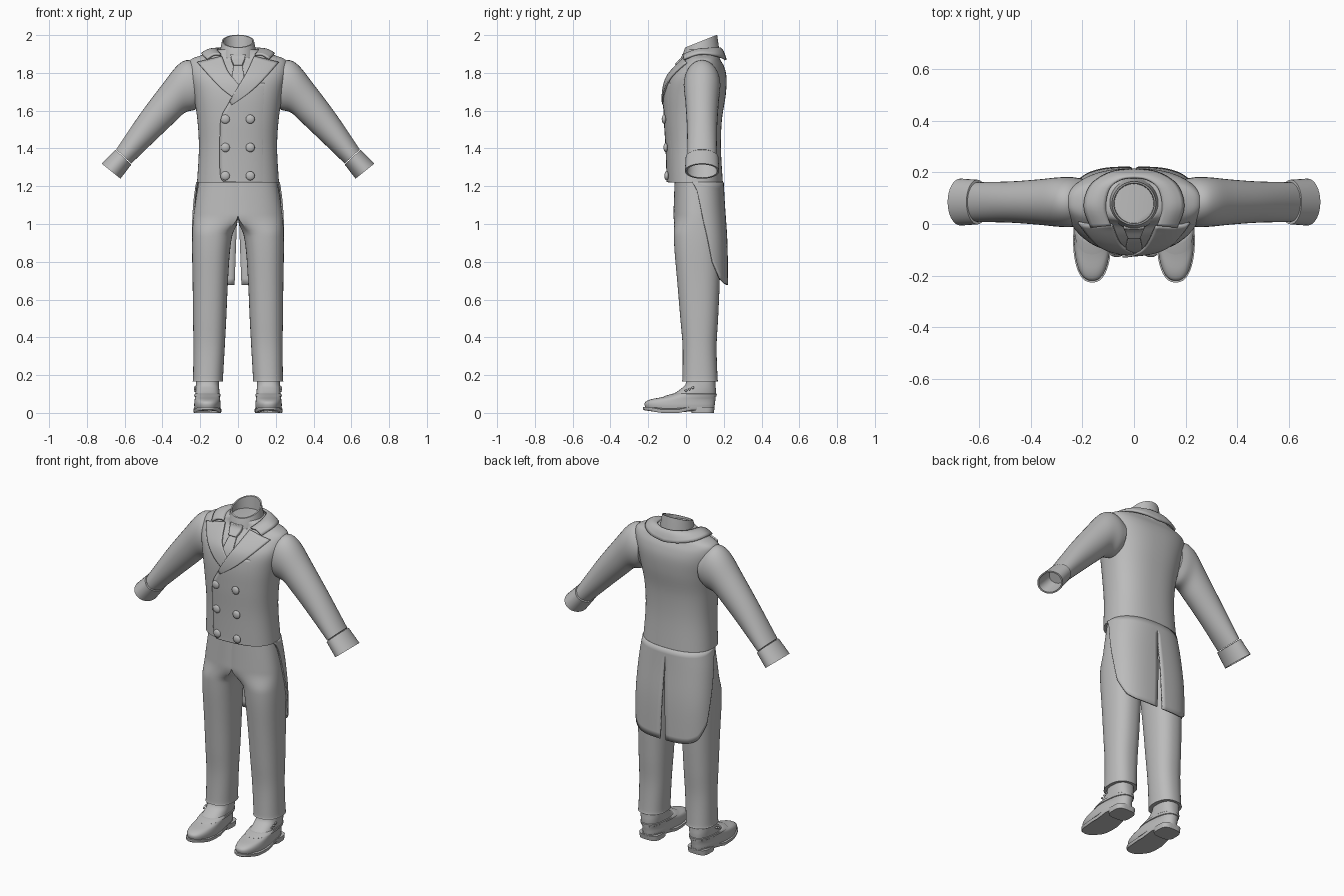
import bpy, bmesh, math
from mathutils import Vector, Matrix

cube = bpy.data.objects.get("Cube")
if cube:
    bpy.data.objects.remove(cube, do_unlink=True)

cloth = bpy.data.materials.new("plain grey")
cloth.use_nodes = True
cloth.diffuse_color = (0.5, 0.5, 0.5, 1)
cloth.node_tree.nodes["Principled BSDF"].inputs["Base Color"].default_value = (0.5, 0.5, 0.5, 1)


# ---- helpers ----
def finish(name, bm, mirror=False, solid=0):
    bmesh.ops.recalc_face_normals(bm, faces=bm.faces)
    me = bpy.data.meshes.new(name)
    bm.to_mesh(me)
    bm.free()
    me.materials.append(cloth)
    ob = bpy.data.objects.new(name, me)
    bpy.context.collection.objects.link(ob)
    bpy.ops.object.select_all(action='DESELECT')
    ob.select_set(True)
    bpy.context.view_layer.objects.active = ob
    bpy.ops.object.shade_smooth_by_angle(angle=math.radians(40))
    if mirror:
        ob.modifiers.new("Mirror", 'MIRROR')
    if solid:
        mod = ob.modifiers.new("Solidify", 'SOLIDIFY')
        mod.thickness, mod.offset = solid, 0
    return ob


def loft(name, rings, closed=True, caps=(True, True), mirror=False, solid=0):
    bm = bmesh.new()
    rows = [[bm.verts.new(p) for p in ring] for ring in rings]
    n = len(rows[0])
    for a, b in zip(rows, rows[1:]):
        for i in range(n if closed else n - 1):
            j = (i + 1) % n
            bm.faces.new((a[i], a[j], b[j], b[i]))
    if closed:
        for row, cap in zip((rows[0], rows[-1]), caps):
            if cap:
                bm.faces.new(row)
    return finish(name, bm, mirror, solid)


def smooth(rows, n=5):
    """Spline through rows of numbers."""
    out = []
    for i in range(len(rows) - 1):
        p = [rows[max(0, min(len(rows) - 1, i + k))] for k in (-1, 0, 1, 2)]
        for s in range(n):
            t = s / n
            out.append(tuple(0.5 * (2 * b + (c - a) * t + (2 * a - 5 * b + 4 * c - d) * t * t
                                    + (3 * b - a - 3 * c + d) * t ** 3) for a, b, c, d in zip(*p)))
    return out + [tuple(rows[-1])]


def step(a, b, v):
    t = max(0, min(1, (v - a) / (b - a)))
    return t * t * (3 - 2 * t)


def lookup(table, v):
    """Linear lookup in rows sorted by their first number."""
    for a, b in zip(table, table[1:]):
        if v <= b[0]:
            t = max(0, (v - a[0]) / (b[0] - a[0]))
            return [p + (q - p) * t for p, q in zip(a, b)]
    return list(table[-1])


def sup(t, e):
    c, s = math.cos(t), math.sin(t)
    return math.copysign(abs(c) ** (2 / e), c), math.copysign(abs(s) ** (2 / e), s)


def turn(n):
    return [2 * math.pi * i / n - math.pi for i in range(n)]


def body_ring(row, n=64):
    z, rx, cy, ry, e = row
    return [(rx * c, cy + ry * s, z) for c, s in (sup(t, e) for t in turn(n))]


# ---- coat body: height, half width, centre y, half depth, squareness ----
torso = smooth([(1.22, .217, .05, .145, 2.4), (1.4, .207, .042, .143, 2.4), (1.55, .215, .04, .15, 2.4),
                (1.68, .235, .05, .16, 2.4), (1.77, .255, .062, .153, 2.4), (1.83, .262, .078, .125, 2.4),
                (1.87, .25, .087, .095, 2.4), (1.895, .19, .088, .085, 2.2), (1.925, .1, .085, .085, 2)])
loft("coat_body", [body_ring(r) for r in torso])


def front_y(x, z):
    _, rx, cy, ry, e = lookup(torso, z)
    return cy - ry * max(0, 1 - min(1, abs(x / rx)) ** e) ** (1 / e)


def patch(name, edge_a, edge_b, lift_a, lift_b, thick=.009, m=10):
    """Thin plate on the chest between two (x, z) edges."""
    rings = []
    for a, b in zip(smooth(edge_a), smooth(edge_b)):
        ring = []
        for k in range(m + 1):
            t = k / m
            x, z = (p + (q - p) * t for p, q in zip(a, b))
            ring.append((x, front_y(x, z) - lift_a - (lift_b - lift_a) * t, z))
        rings.append(ring)
    return loft(name, rings, closed=False, solid=thick)


# ---- coat tails with a centre slit ----
tail = smooth([(.66, .245, .062, .156, 2.8), (.9, .245, .06, .155, 2.8), (1.1, .234, .053, .149, 2.6),
               (1.222, .217, .05, .145, 2.4)])
hem = [(.04, 1.216), (.07, 1.17), (.095, 1.0), (.13, .8), (.17, .71), (.195, .685), (.215, .675)]
columns = []
for i in range(37):
    phi = math.radians(94) * i / 36

    def tail_point(z):
        _, rx, cy, ry, e = lookup(tail, z)
        c, s = sup(phi, e)
        gap = .018 * max(0, min(1, (1.17 - z) / .49))
        return gap + s * (rx - gap), cy + ry * c, z
    bottom = lookup(hem, tail_point(1.0)[1])[1]
    columns.append([tail_point(1.222 + (bottom - 1.222) * k / 16) for k in range(17)])
loft("coat_tails", columns, closed=False, mirror=True, solid=.009)


# ---- sleeves and hollow cuffs: upper x z, lower x z, half depth ----
def arm_ring(row, scale=1.0, n=32):
    ux, uz, lx, lz, ry = row
    cx, cz, hx, hz = (ux + lx) / 2, (uz + lz) / 2, (ux - lx) / 2 * scale, (uz - lz) / 2 * scale
    return [(cx + hx * math.cos(t), .085 + ry * scale * math.sin(t), cz + hz * math.cos(t)) for t in turn(n)]


sleeve = smooth([(.2, 1.84, .2, 1.63, .09), (.262, 1.868, .228, 1.605, .097), (.32, 1.84, .28, 1.59, .095),
                 (.4, 1.74, .335, 1.54, .088), (.52, 1.58, .43, 1.45, .08), (.645, 1.395, .565, 1.32, .077)])
loft("sleeves", [arm_ring(r) for r in sleeve], mirror=True)
wrist, end = (.648, 1.392, .566, 1.316, .084), (.722, 1.32, .622, 1.24, .091)
loft("cuffs", [arm_ring(wrist, .9), arm_ring(wrist, 1.03), arm_ring(end), arm_ring(end, .88),
               arm_ring(wrist, .86)], caps=(False, True), mirror=True)


# ---- trousers: height, inner x, outer x, front y, back y ----
def leg_ring(row, n=48):
    z, xi, xo, yf, yb = row
    cy, ry, w = (yf + yb) / 2, (yb - yf) / 2, step(.94, 1.05, z)
    ring = []
    for t in turn(n):
        c, s = sup(t, 2.3)
        leg = Vector(((xi + xo) / 2 + (xo - xi) / 2 * c, cy + ry * s, z))
        if abs(t) <= 2.2:
            c, s = sup(t / 2.2 * math.pi / 2, 2.4)
        else:
            c, s = 0, math.copysign((math.pi - abs(t)) / (math.pi - 2.2), t)
        ring.append(leg.lerp(Vector((xo * max(0, c), cy + ry * s, z)), w))
    return ring


legs = smooth([(.165, .078, .241, -.022, .171), (.19, .079, .238, -.019, .167), (.35, .07, .236, -.018, .162),
               (.5, .062, .238, -.03, .17), (.68, .054, .24, -.045, .178), (.85, .043, .243, -.06, .182),
               (.95, .028, .242, -.065, .184), (1.03, .004, .237, -.067, .183), (1.1, 0, .228, -.065, .18),
               (1.24, 0, .206, -.06, .175)])
loft("trousers", [leg_ring(r) for r in legs], mirror=True)

# ---- shirt collar: hollow slanted tube ----
neck = []
for r, base, slant in ((.1, 1.88, 0), (.094, 1.91, .15), (.085, 1.934, .4), (.078, 1.934, .4), (.074, 1.87, .1)):
    neck.append([(r * math.cos(t), .08 + r * math.sin(t), base + slant * (.085 + r * math.sin(t)))
                 for t in turn(40)])
loft("shirt_collar", neck, caps=(False, True))

# ---- coat collar around the back of the neck ----
inner = smooth([(.09, -.005, 1.895), (.11, .06, 1.918), (.095, .135, 1.928), (.05, .172, 1.93), (0, .18, 1.93)])
outer = smooth([(.165, -.012, 1.872), (.192, .07, 1.9), (.165, .15, 1.893), (.09, .198, 1.878), (0, .21, 1.868)])
band = []
for a, b in zip(inner, outer):
    a, b = Vector(a), Vector(b)
    band.append([a.lerp(b, k / 6) + Vector((0, 0, .012 * math.sin(math.pi * k / 6))) for k in range(7)])
loft("coat_collar", band, closed=False, mirror=True, solid=.012)

# ---- overlapping front, lapels, tie ----
edge = [(.01, 1.745), (-.05, 1.64), (-.085, 1.575), (-.095, 1.5), (-.095, 1.27), (-.075, 1.222)]
patch("front_overlap", edge, [(.15, z) for _, z in edge], .007, -.006)
patch("right_lapel", [(-.215, 1.855), (-.135, 1.765), (-.08, 1.71), (-.02, 1.665)],
      [(-.085, 1.887), (-.055, 1.81), (-.02, 1.765), (.005, 1.735)], .007, .009)
patch("left_lapel", [(.215, 1.855), (.135, 1.765), (.06, 1.695), (-.035, 1.63)],
      [(.085, 1.887), (.05, 1.81), (.012, 1.745), (-.045, 1.65)], .009, .015)
patch("tie", [(-.02, 1.85), (-.032, 1.77), (-.015, 1.73)], [(.02, 1.85), (.032, 1.77), (.015, 1.73)], .006, .006)
patch("tie_knot", [(-.04, 1.9), (-.035, 1.87), (-.022, 1.84)], [(.04, 1.9), (.035, 1.87), (.022, 1.84)],
      .014, .014, .02)


# ---- buttons ----
def button(name, place, size, mirror=False):
    bm = bmesh.new()
    bmesh.ops.create_uvsphere(bm, u_segments=20, v_segments=10, radius=1,
                              matrix=Matrix.Translation(place) @ Matrix.Diagonal((*size, 1)))
    finish(name, bm, mirror)


for row in range(3):
    for side, x in (("right", -.067), ("left", .065)):
        z = 1.555 - .15 * row
        button(f"{side}_coat_button_{row + 1}", (x, front_y(x, z) - .01, z), (.024, .012, .024))


# ---- shoes: height, toe y, heel y, half width ----
def shoe_ring(row, e=2.4, lift=False, n=40):
    z, yf, yb, w = row
    ring = []
    for c, s in (sup(t, e) for t in turn(n)):
        y = (yf + yb) / 2 + (yb - yf) / 2 * s
        up = .014 * step(-.12, -.22, y) + .016 * step(-.03, .03, y) if lift else 0
        ring.append((.162 + w * c * (1 - .1 * step(-.1, .1, y)), y, z + up))
    return ring


upper = smooth([(.018, -.21, .148, .068), (.04, -.219, .152, .071), (.058, -.215, .154, .07),
                (.072, -.185, .156, .069), (.083, -.13, .157, .069), (.1, -.07, .158, .069),
                (.125, -.03, .158, .069), (.15, -.003, .156, .068), (.19, .005, .155, .066)], 3)
loft("shoe_uppers", [shoe_ring(r) for r in upper], mirror=True)
sole = [(0, -.222, .148, .072), (.005, -.227, .152, .075), (.018, -.227, .152, .075)]
loft("shoe_soles", [shoe_ring(r, 2.4, True) for r in sole], mirror=True)
loft("shoe_heels", [shoe_ring(r, 3.2) for r in ((0, .03, .147, .07), (.03, .028, .152, .072))], mirror=True)
loft("shoe_straps", [shoe_ring(r) for r in ((.086, -.115, .159, .071), (.088, -.118, .162, .074),
                                            (.1, -.078, .163, .074), (.102, -.068, .16, .071))], mirror=True)
for k in range(3):
    button(f"shoe_buttons_{k + 1}", (.228, .0 + .018 * k, .118 + .008 * k), (.006, .007, .007), True)
